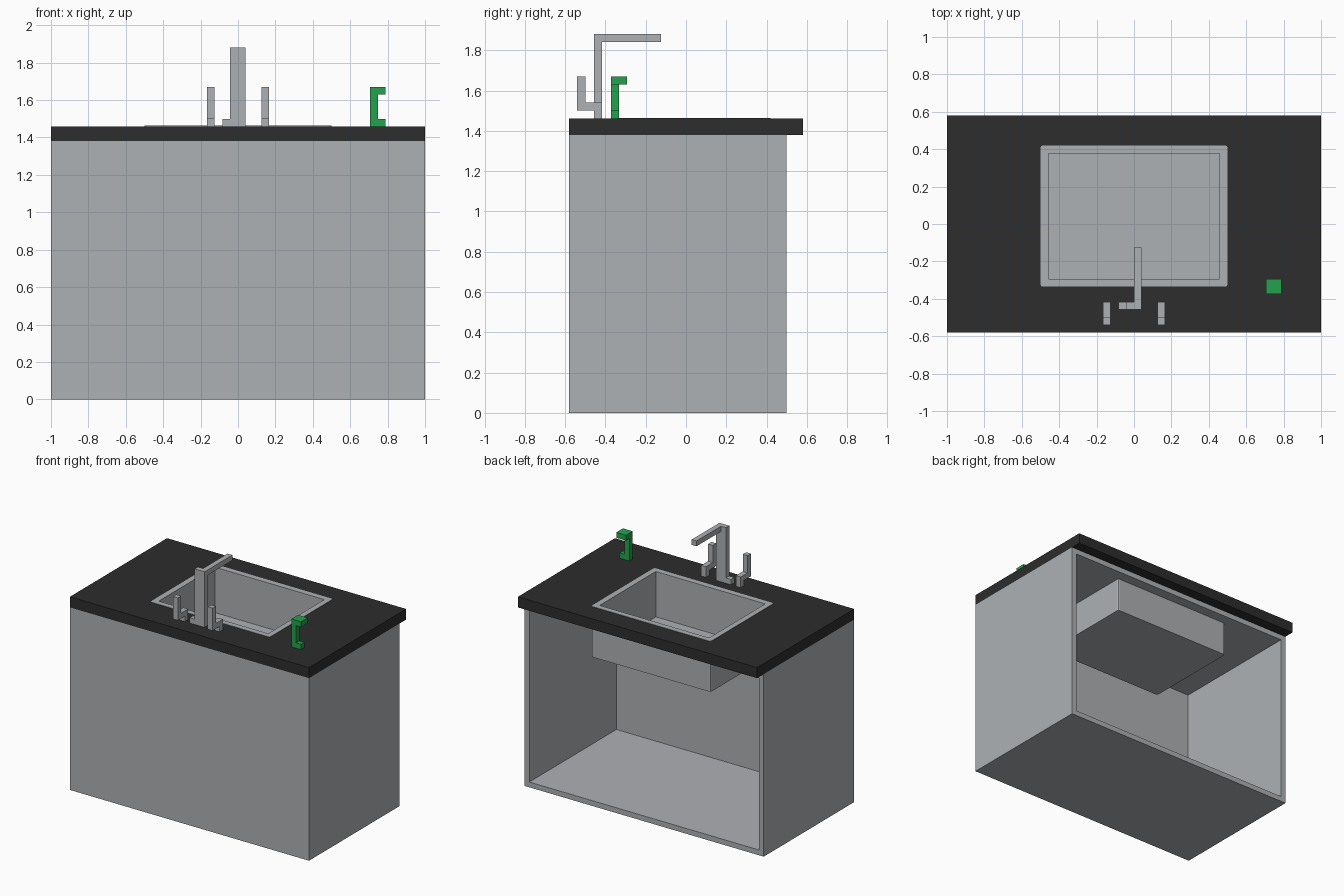
import bpy
import bmesh
from mathutils import Vector

if "Cube" in bpy.data.objects:
    bpy.data.objects.remove(bpy.data.objects["Cube"], do_unlink=True)


def material(name, rgb):
    m = bpy.data.materials.new(name)
    m.use_nodes = True
    m.diffuse_color = (*rgb, 1)
    m.node_tree.nodes["Principled BSDF"].inputs["Base Color"].default_value = (*rgb, 1)
    return m


GREY = material("light grey", (0.42, 0.44, 0.455))
BLACK = material("charcoal", (0.026, 0.026, 0.026))
GREEN = material("green", (0.017, 0.36, 0.075))


def add_box(bm, x0, x1, y0, y1, z0, z1):
    verts = bmesh.ops.create_cube(bm, size=1)["verts"]
    for v in verts:
        v.co = Vector(((x0, x1)[v.co.x > 0], (y0, y1)[v.co.y > 0], (z0, z1)[v.co.z > 0]))


def finish(bm, name, mat):
    bmesh.ops.recalc_face_normals(bm, faces=bm.faces)
    mesh = bpy.data.meshes.new(name)
    bm.to_mesh(mesh)
    bm.free()
    mesh.materials.append(mat)
    ob = bpy.data.objects.new(name, mesh)
    bpy.context.collection.objects.link(ob)
    return ob


def boxes(name, mat, *dims):
    bm = bmesh.new()
    for d in dims:
        add_box(bm, *d)
    return finish(bm, name, mat)


def hollow(bm, direction, wall, depth):
    """Sink a recess into the face that points along direction."""
    bm.normal_update()
    face = max(bm.faces, key=lambda f: f.normal.dot(direction))
    bmesh.ops.inset_region(bm, faces=[face], thickness=wall, use_even_offset=True)
    inner = bmesh.ops.extrude_discrete_faces(bm, faces=[face])["faces"][0]
    bmesh.ops.translate(bm, verts=inner.verts, vec=-depth * direction)


def basin_block(z0, z1):
    """Block with slightly eased upright corners."""
    bm = bmesh.new()
    add_box(bm, -0.5, 0.5, -0.335, 0.42, z0, z1)
    upright = [e for e in bm.edges if abs(e.verts[0].co.z - e.verts[1].co.z) > 0.01]
    bmesh.ops.bevel(bm, geom=upright, offset=0.012, segments=2, profile=0.5, affect='EDGES')
    return bm


# Cabinet shell, open at the back
bm = bmesh.new()
add_box(bm, -1, 1, -0.58, 0.5, 0, 1.38)
hollow(bm, Vector((0, 1, 0)), 0.04, 1.04)
cabinet = finish(bm, "cabinet", GREY)

# Worktop overhanging the open back
worktop = boxes("worktop", BLACK, (-1, 1, -0.58, 0.58, 1.38, 1.46))

# Cut the basin opening through worktop and cabinet top
cutter = finish(basin_block(1.2, 1.6), "basin_cutter", GREY)
cutter.hide_render = True
for ob in (cabinet, worktop):
    mod = ob.modifiers.new("basin_opening", 'BOOLEAN')
    mod.operation = 'DIFFERENCE'
    mod.solver = 'EXACT'
    mod.object = cutter
    bpy.context.view_layer.objects.active = ob
    bpy.ops.object.modifier_apply(modifier=mod.name)
bpy.data.objects.remove(cutter, do_unlink=True)

# Sink basin
bm = basin_block(1.08, 1.463)
hollow(bm, Vector((0, 0, 1)), 0.042, 0.343)
finish(bm, "sink_basin", GREY)

# Tap: column, small foot beside it, and spout over the basin
boxes("tap", GREY,
      (-0.042, 0.04, -0.457, -0.417, 1.46, 1.88),
      (-0.084, -0.042, -0.457, -0.417, 1.46, 1.5),
      (0.0, 0.04, -0.417, -0.125, 1.84, 1.88))

# Tap handles: foot, arm and upright lever
for side, x in (("right", -0.145), ("left", 0.145)):
    a, b = x - 0.02, x + 0.02
    boxes(side + "_handle", GREY,
          (a, b, -0.457, -0.417, 1.46, 1.54),
          (a, b, -0.5, -0.457, 1.5, 1.54),
          (a, b, -0.54, -0.5, 1.5, 1.67))

# Soap dispenser: stem, foot and square head
boxes("soap_dispenser", GREEN,
      (0.707, 0.748, -0.373, -0.333, 1.46, 1.63),
      (0.748, 0.788, -0.373, -0.333, 1.46, 1.5),
      (0.707, 0.788, -0.373, -0.293, 1.63, 1.67))
